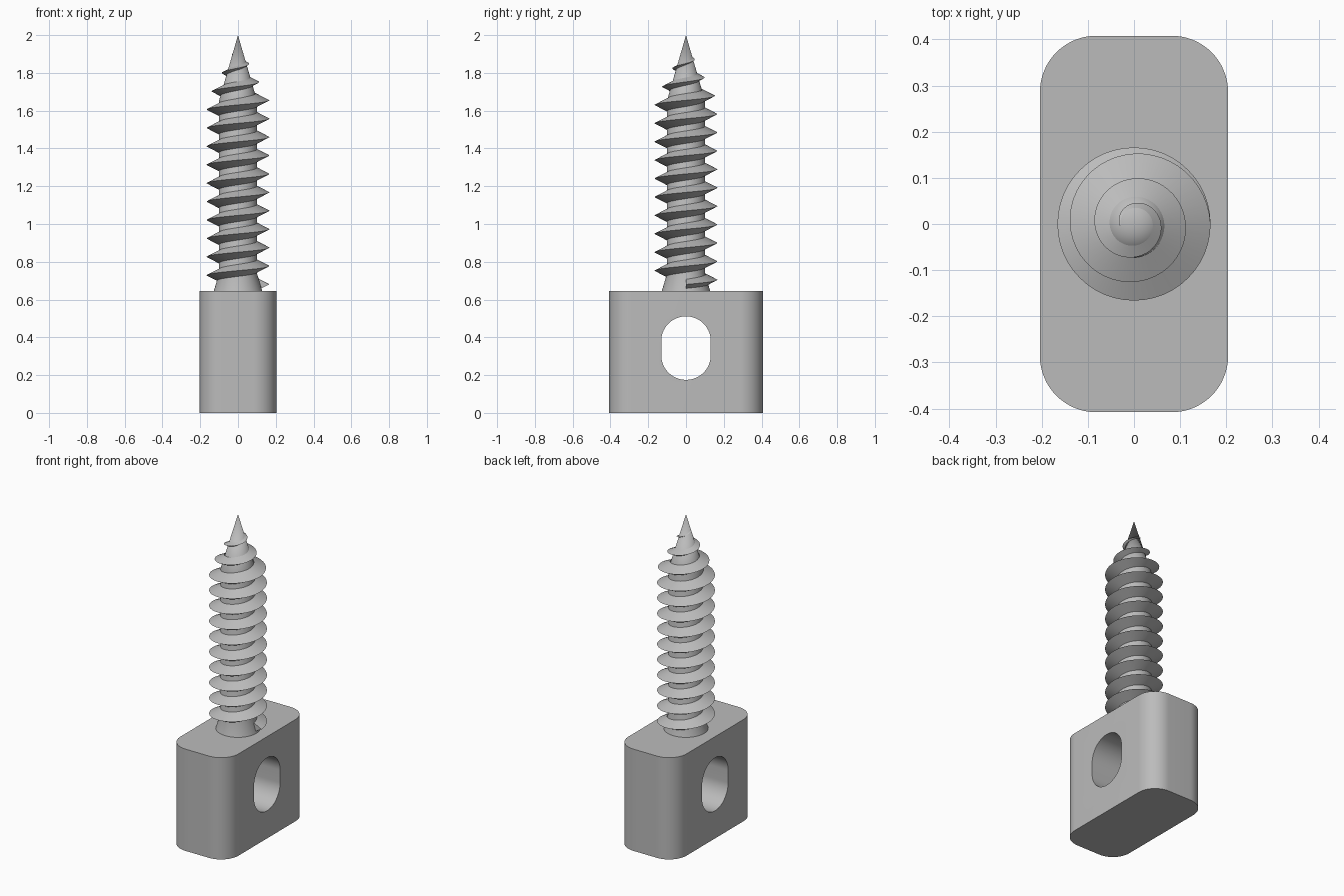
import bpy, bmesh
from math import sin, cos, pi, radians
from mathutils import Matrix

cube = bpy.data.objects.get("Cube")
if cube:
    bpy.data.objects.remove(cube, do_unlink=True)

steel = bpy.data.materials.new("plain grey")
steel.use_nodes = True
GREY = (0.5, 0.5, 0.5, 1)
steel.diffuse_color = GREY
steel.node_tree.nodes["Principled BSDF"].inputs["Base Color"].default_value = GREY


def add_object(name, bm):
    bmesh.ops.recalc_face_normals(bm, faces=bm.faces)
    mesh = bpy.data.meshes.new(name)
    bm.to_mesh(mesh)
    bm.free()
    obj = bpy.data.objects.new(name, mesh)
    bpy.context.collection.objects.link(obj)
    mesh.materials.append(steel)
    return obj


def smooth(obj, angle=35):
    bpy.ops.object.select_all(action='DESELECT')
    obj.select_set(True)
    bpy.context.view_layer.objects.active = obj
    bpy.ops.object.shade_smooth_by_angle(angle=radians(angle))


def rounded_prism(name, half_w, half_h, radius, depth, matrix=Matrix(), steps=16):
    """Rounded rectangle extruded upward from its own z = 0, then placed."""
    bm = bmesh.new()
    ring = []
    for q, (sx, sy) in enumerate([(1, 1), (-1, 1), (-1, -1), (1, -1)]):
        for i in range(steps + 1):
            a = (q + i / steps) * pi / 2
            ring.append(bm.verts.new((sx * (half_w - radius) + radius * cos(a),
                                      sy * (half_h - radius) + radius * sin(a), 0)))
    face = bm.faces.new(ring)
    ext = bmesh.ops.extrude_face_region(bm, geom=[face])
    top = [g for g in ext["geom"] if isinstance(g, bmesh.types.BMVert)]
    bmesh.ops.translate(bm, verts=top, vec=(0, 0, depth))
    bmesh.ops.remove_doubles(bm, verts=bm.verts, dist=1e-5)
    bm.transform(matrix)
    return add_object(name, bm)


# Block with a slotted hole running through it along x
block = rounded_prism("base_block", 0.204, 0.408, 0.122, 0.645)
place = Matrix.Translation((-0.4, 0, 0.343)) @ Matrix.Rotation(pi / 2, 4, 'Y')
cutter = rounded_prism("slot_cutter", 0.168, 0.131, 0.1305, 0.8, place, 20)
cutter.hide_render = True
cut = block.modifiers.new("slot", 'BOOLEAN')
cut.object = cutter
cut.operation = 'DIFFERENCE'
cut.solver = 'EXACT'
bpy.context.view_layer.objects.active = block
bpy.ops.object.modifier_apply(modifier=cut.name)
bpy.data.objects.remove(cutter, do_unlink=True)
smooth(block)

# Screw core: flared foot, straight shank, pointed tip
FOOT, NECK, SHOULDER, TIP = 0.645, 0.74, 1.655, 2.0
SHANK = 0.1


def core_radius(z):
    if z < NECK:
        return SHANK + 0.028 * (NECK - z) / (NECK - FOOT)
    return SHANK * min(1, (TIP - z) / (TIP - SHOULDER))


bm = bmesh.new()
SIDES = 48
previous = None
for z in (FOOT - 0.01, NECK, SHOULDER, TIP - 0.001):
    r = core_radius(z)
    ring = [bm.verts.new((r * cos(2 * pi * i / SIDES), r * sin(2 * pi * i / SIDES), z))
            for i in range(SIDES)]
    if previous:
        for i in range(SIDES):
            j = (i + 1) % SIDES
            bm.faces.new((previous[i], previous[j], ring[j], ring[i]))
    else:
        bm.faces.new(ring)
    previous = ring
bmesh.ops.pointmerge(bm, verts=previous, merge_co=(0, 0, TIP))
smooth(add_object("screw_core", bm))

# Helical thread: V section swept upward, fading out along the tip
PITCH, START, END, CREST = 0.0975, 0.68, 1.9, 0.166
bm = bmesh.new()
count = round((END - START) / PITCH * SIDES)
previous = first = None
for i in range(count + 1):
    a = 2 * pi * i / SIDES
    z = START + PITCH * i / SIDES
    crest = CREST - 0.55 * max(0, z - SHOULDER)
    root = core_radius(z) - 0.006
    half = 0.5 * max(crest - root, 0.004)
    section = [bm.verts.new((r * cos(a), r * sin(a), z + dz))
               for r, dz in ((root, -half), (max(crest, root + 0.004), 0), (root, half))]
    if previous:
        for j in range(3):
            k = (j + 1) % 3
            bm.faces.new((previous[j], previous[k], section[k], section[j]))
    else:
        first = section
    previous = section
bm.faces.new(first)
bm.faces.new(previous)
smooth(add_object("screw_thread", bm))
